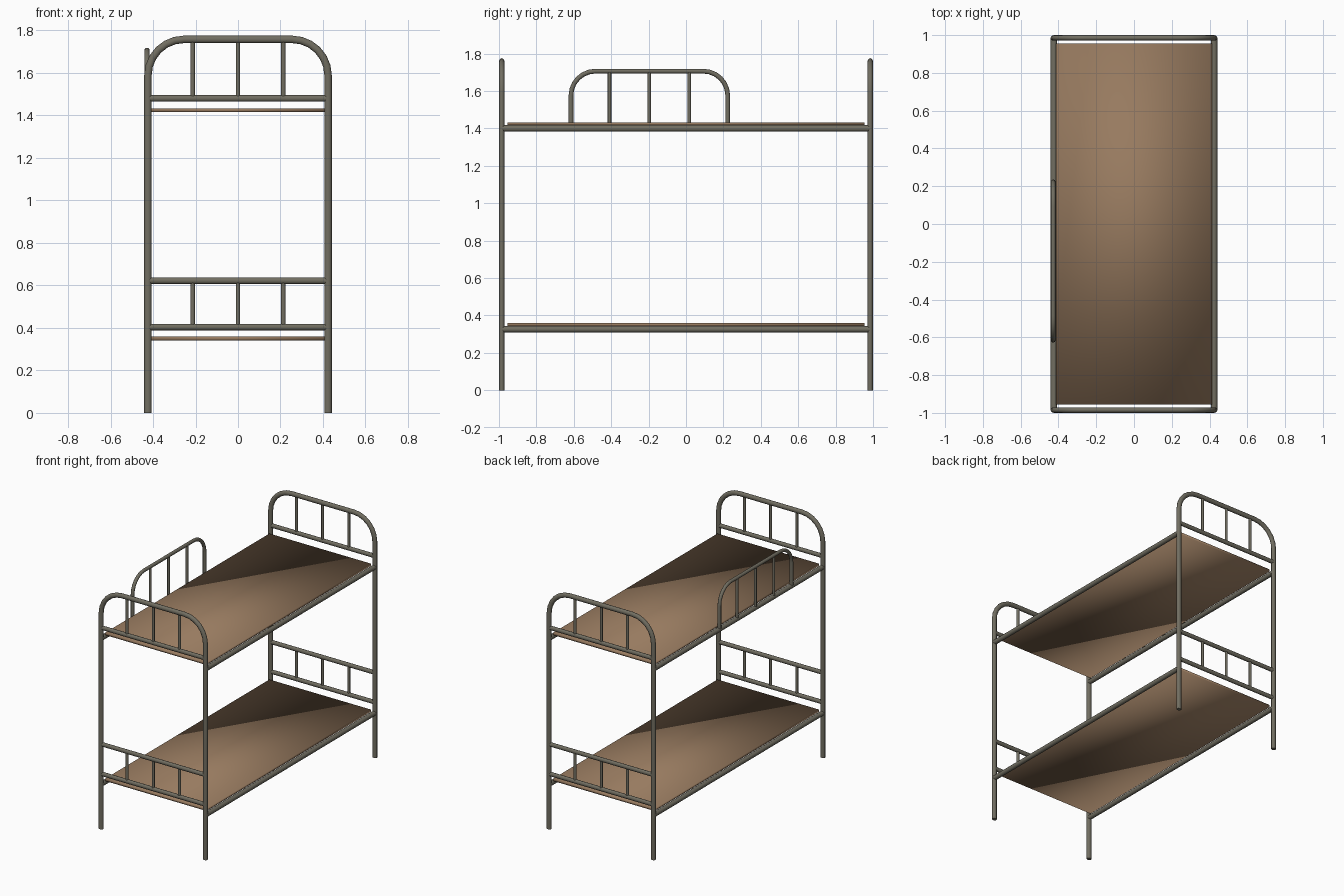
import bpy
import math
from mathutils import Matrix, Vector

if "Cube" in bpy.data.objects:
    bpy.data.objects.remove(bpy.data.objects["Cube"], do_unlink=True)


def material(name, rgb):
    m = bpy.data.materials.new(name)
    m.use_nodes = True
    m.diffuse_color = (*rgb, 1)
    m.node_tree.nodes["Principled BSDF"].inputs["Base Color"].default_value = (*rgb, 1)
    return m


STEEL = material("grey green steel", (0.165, 0.155, 0.12))
WOOD = material("brown board", (0.31, 0.195, 0.115))


def finish(obj, mat):
    bpy.context.collection.objects.link(obj)
    obj.data.materials.clear()
    obj.data.materials.append(mat)


def tube(name, points, radius, origin=(0, 0, 0), flatten=1.0):
    """Round steel tube swept along points, optionally flattened in y."""
    curve = bpy.data.curves.new(name + "_path", "CURVE")
    curve.dimensions = "3D"
    curve.bevel_depth = radius
    curve.bevel_resolution = 4
    curve.use_fill_caps = True
    line = curve.splines.new("POLY")
    line.points.add(len(points) - 1)
    for p, co in zip(line.points, points):
        p.co = (*co, 1)
    path = bpy.data.objects.new(name + "_path", curve)
    bpy.context.collection.objects.link(path)
    mesh = bpy.data.meshes.new_from_object(path.evaluated_get(bpy.context.evaluated_depsgraph_get()))
    bpy.data.objects.remove(path, do_unlink=True)
    mesh.transform(Matrix.Translation(Vector(origin)) @ Matrix.Diagonal((1, flatten, 1, 1)))
    obj = bpy.data.objects.new(name, mesh)
    finish(obj, STEEL)
    bpy.ops.object.select_all(action="DESELECT")
    obj.select_set(True)
    bpy.context.view_layer.objects.active = obj
    bpy.ops.object.shade_smooth_by_angle(angle=math.radians(50))


def arch(half, bottom, top, corner, steps=6):
    """Upside-down U as (across, height) pairs with rounded corners."""
    right = []
    for i in range(steps + 1):
        a = math.pi / 2 * i / steps
        right.append((half - corner + corner * math.cos(a), top - corner + corner * math.sin(a)))
    right.insert(0, (half, bottom))
    return [(-u, z) for u, z in right] + right[::-1]


# End frames: bent post tube, cross rails and spindles
POST_X, END_Y, FLAT = 0.424, 0.985, 0.84
for end, side in (("front", -1), ("back", 1)):
    at = (0, side * END_Y, 0)
    tube(end + "_post_frame", [(u, 0, z) for u, z in arch(POST_X, 0, 1.758, 0.17)], 0.0175, at, FLAT)
    for label, z in (("lower_foot", 0.404), ("lower_top", 0.622), ("upper_foot", 1.48)):
        tube(f"{end}_{label}_rail", [(-0.416, 0, z), (0.416, 0, z)], 0.0155, at, FLAT)
    for i, x in enumerate((-0.213, 0, 0.213)):
        for label, low, high in (("lower", 0.404, 0.622), ("upper", 1.48, 1.758)):
            tube(f"{end}_{label}_spindle_{i + 1}", [(x, 0, low), (x, 0, high)], 0.0105, at, FLAT)

# Each bunk: two long side rails and a thin board
for bunk, z in (("lower", 0.326), ("upper", 1.4)):
    for label, x in (("right", -POST_X), ("left", POST_X)):
        tube(f"{bunk}_{label}_side_rail", [(x, -0.982, z), (x, 0.982, z)], 0.0175)
    bpy.ops.mesh.primitive_cube_add(size=1, location=(0, 0, z + 0.024))
    board = bpy.context.object
    board.name = bunk + "_bunk_board"
    board.data.transform(Matrix.Diagonal((0.826, 1.91, 0.017, 1)))
    board.data.materials.append(WOOD)
    # Soft shading runs across the whole board
    board.data.shade_smooth()

# Guard rail on the right side of the upper bunk
GUARD = (-0.428, -0.196, 0)
tube("guard_frame", [(0, u, z) for u, z in arch(0.419, 1.4, 1.706, 0.13)], 0.0125, GUARD)
for i, y in enumerate((-0.213, 0, 0.214)):
    tube(f"guard_spindle_{i + 1}", [(0, y, 1.4), (0, y, 1.706)], 0.0095, GUARD)
